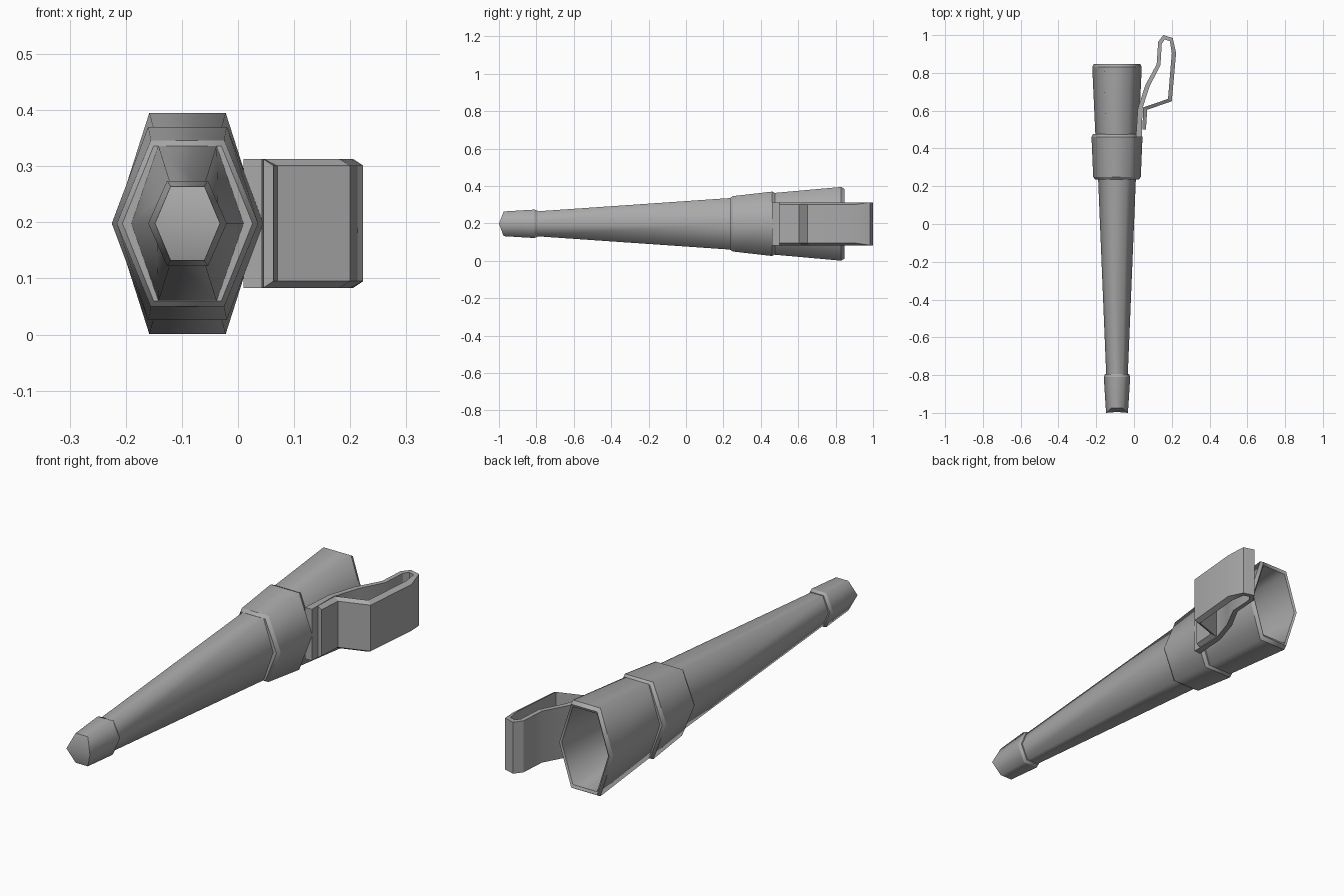
import bpy, bmesh
from mathutils import Vector

cube = bpy.data.objects.get("Cube")
if cube:
    bpy.data.objects.remove(cube)

grey = bpy.data.materials.new("plain grey")
grey.use_nodes = True
COLOUR = (0.4, 0.4, 0.4, 1)
grey.diffuse_color = COLOUR
grey.node_tree.nodes["Principled BSDF"].inputs["Base Color"].default_value = COLOUR

CX, CZ = -0.09, 0.198


def finish(name, bm):
    bmesh.ops.recalc_face_normals(bm, faces=bm.faces)
    mesh = bpy.data.meshes.new(name)
    bm.to_mesh(mesh)
    bm.free()
    mesh.materials.append(grey)
    obj = bpy.data.objects.new(name, mesh)
    bpy.context.collection.objects.link(obj)
    return obj


def hex_loft(name, rings, start_y, end_y, side_pull=0.0):
    """Skin tall hexagons given as (y, half width, half height, sharp)."""
    bm = bmesh.new()
    loops = []
    for i, (y, w, h, sharp) in enumerate(rings):
        t = w * 0.52
        outline = [(w, 0), (t, h), (-t, h), (-w, 0), (-t, -h), (t, -h)]
        loops.append([bm.verts.new((CX + x, y - (side_pull if i == 0 and z == 0 else 0), CZ + z))
                      for x, z in outline])
    for a, b in zip(loops, loops[1:]):
        for i in range(6):
            j = (i + 1) % 6
            bm.faces.new((a[i], a[j], b[j], b[i]))
    # Close both ends with a fan around a centre point
    for loop, y in ((loops[0], start_y), (loops[-1], end_y)):
        centre = bm.verts.new((CX, y, CZ))
        for i in range(6):
            bm.faces.new((loop[i], loop[(i + 1) % 6], centre))
    # Soft around the section, crisp along the marked rings
    for face in bm.faces:
        face.smooth = True
    for loop, ring in zip(loops, rings):
        if ring[3]:
            for i in range(6):
                bm.edges.get((loop[i], loop[(i + 1) % 6])).smooth = False
    return finish(name, bm)


# Long tapering sheath with a hollow mouth
hex_loft("sheath_body", [
    (-0.85, 0.055, 0.063, True),
    (0.24, 0.100, 0.138, False),
    (0.46, 0.114, 0.164, False),
    (0.83, 0.131, 0.197, True),
    (0.848, 0.123, 0.186, True),
    (0.842, 0.115, 0.174, True),
    (0.40, 0.095, 0.140, False),
    (-0.75, 0.045, 0.055, True),
], -0.85, -0.75)

# Cap at the narrow end, its side corners reaching furthest forward
hex_loft("tip_cap", [
    (-0.975, 0.058, 0.066, True),
    (-0.81, 0.070, 0.076, True),
    (-0.795, 0.064, 0.070, True),
], -0.995, -0.795, side_pull=0.025)

# Raised collar around the sheath
hex_loft("collar", [
    (0.235, 0.116, 0.138, True),
    (0.25, 0.126, 0.148, True),
    (0.46, 0.135, 0.172, True),
    (0.477, 0.126, 0.164, True),
], 0.235, 0.477)

# Belt clip: a bent strip, its outer and inner outlines from above
outer = [(.01, .46), (.02, .61), (.06, .735), (.12, .845), (.128, .965), (.155, 1.0),
         (.205, .985), (.223, .905), (.2, .65), (.07, .605), (.063, .5)]
inner = [(.043, .46), (.044, .61), (.083, .73), (.14, .84), (.147, .955), (.163, .977),
         (.19, .968), (.2, .905), (.18, .662), (.048, .617), (.045, .5)]
bm = bmesh.new()
sections = []
for i, (o, n) in enumerate(zip(outer, inner)):
    half = 0.103 if i >= 7 else 0.115
    sections.append([bm.verts.new(Vector((x, y, CZ + z))) for (x, y), z in
                     ((o, half), (n, 0.115), (n, -0.115), (o, -half))])
for a, b in zip(sections, sections[1:]):
    for i in range(4):
        j = (i + 1) % 4
        bm.faces.new((a[i], a[j], b[j], b[i]))
bm.faces.new(sections[0])
bm.faces.new(sections[-1])
clip = finish("belt_clip", bm)
bpy.ops.object.select_all(action='DESELECT')
clip.select_set(True)
bpy.context.view_layer.objects.active = clip
bpy.ops.object.shade_smooth_by_angle(angle=0.5)
